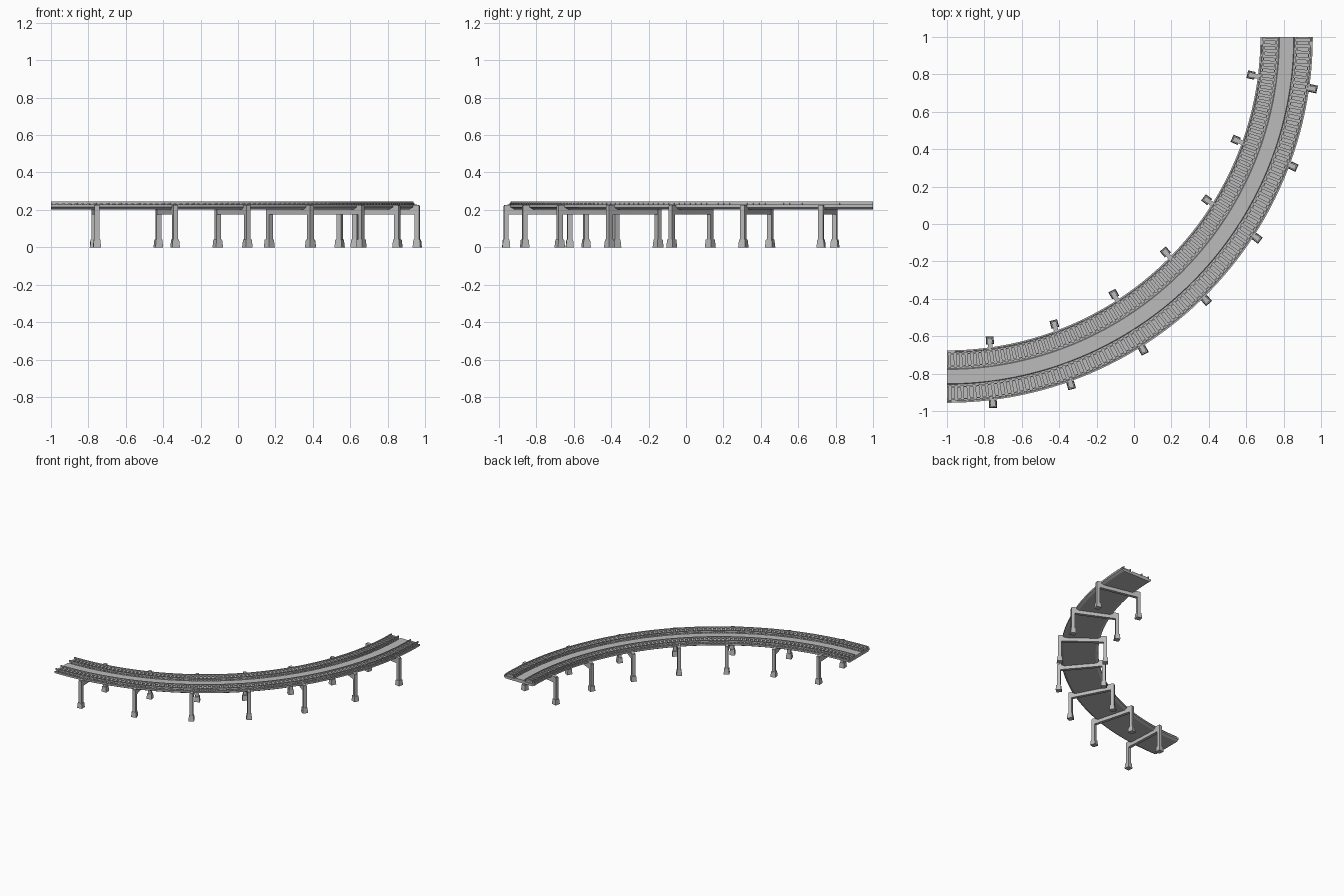
import bpy, bmesh, math
from mathutils import Matrix, Vector

cube = bpy.data.objects.get("Cube")
if cube:
    bpy.data.objects.remove(cube, do_unlink=True)


def material(name, value):
    m = bpy.data.materials.new(name)
    m.use_nodes = True
    col = (value, value, value, 1)
    m.diffuse_color = col
    m.node_tree.nodes["Principled BSDF"].inputs["Base Color"].default_value = col
    return m


GREY = material("concrete grey", 0.5)
CENTRE = Vector((-1, 1, 0))   # centre of the quarter-circle bend
MID = 1.815                   # radius of the deck centre line
TRACK = 0.0875                # offset of each track from the centre line


def polar(r, deg, z=0):
    a = math.radians(deg)
    return CENTRE + Vector((r * math.cos(a), -r * math.sin(a), z))


def finish(bm, name, smooth=True):
    bmesh.ops.recalc_face_normals(bm, faces=bm.faces)
    mesh = bpy.data.meshes.new(name)
    bm.to_mesh(mesh)
    bm.free()
    mesh.materials.append(GREY)
    ob = bpy.data.objects.new(name, mesh)
    bpy.context.collection.objects.link(ob)
    if smooth:
        bpy.ops.object.select_all(action='DESELECT')
        ob.select_set(True)
        bpy.context.view_layer.objects.active = ob
        bpy.ops.object.shade_smooth_by_angle(angle=math.radians(25))
    return ob


def sweep(name, profile, steps=72):
    """Sweep a closed (radius, z) profile round the quarter bend."""
    bm = bmesh.new()
    rings = [[bm.verts.new(polar(r, 90 * i / steps, z)) for r, z in profile]
             for i in range(steps + 1)]
    n = len(profile)
    for a, b in zip(rings, rings[1:]):
        for k in range(n):
            bm.faces.new((a[k], a[(k + 1) % n], b[(k + 1) % n], b[k]))
    bm.faces.new(rings[0])
    bm.faces.new(rings[-1])
    finish(bm, name)


def block(bm, centre, size, deg, taper=1):
    """Add a box turned to a bend angle, its top optionally narrowed."""
    verts = bmesh.ops.create_cube(bm, size=1)["verts"]
    for v in verts:
        if v.co.z > 0:
            v.co.x *= taper
            v.co.y *= taper
    mat = (Matrix.Translation(centre) @ Matrix.Rotation(-math.radians(deg), 4, 'Z')
           @ Matrix.Diagonal((*size, 1)))
    bmesh.ops.transform(bm, matrix=mat, verts=verts)


# Deck: mirrored half profile with edge kerbs, sunken track beds and raised walkway
half = [(0.120, 0.203), (0.140, 0.214), (0.140, 0.228), (0.132, 0.228),
        (0.130, 0.222), (0.042, 0.222), (0.038, 0.230)]
sweep("deck", [(MID + d, z) for d, z in half]
      + [(MID - d, z) for d, z in reversed(half)])

# Two tracks, each with a pair of rails on sleepers
for side, label in ((-1, "inner"), (1, "outer")):
    radius = MID + side * TRACK
    for s, edge in ((-1, "inner"), (1, "outer")):
        r = radius + s * 0.032
        sweep(f"{label}_track_{edge}_rail",
              [(r - 0.003, 0.230), (r + 0.003, 0.230),
               (r + 0.003, 0.246), (r - 0.003, 0.246)])
    bm = bmesh.new()
    for i in range(90):
        block(bm, polar(radius, i + 0.5, 0.229), (0.080, 0.016, 0.018), i + 0.5)
    finish(bm, f"{label}_track_sleepers", False)

# Seven portal supports, slightly skewed to the bend
for i in range(7):
    mid_angle = 45 + (i - 3) * 12.46
    inner = polar(1.638, mid_angle - 0.45)
    outer = polar(1.977, mid_angle + 0.45)
    span = outer - inner
    turn = -math.degrees(math.atan2(span.y, span.x))
    up = Vector((0, 0, 1))
    bm = bmesh.new()
    block(bm, (inner + outer) / 2 + up * 0.200,
          (span.length + 0.02, 0.024, 0.050), turn)
    finish(bm, f"support_{i + 1}_cross_beam", False)
    for foot, label in ((inner, "inner"), (outer, "outer")):
        bm = bmesh.new()
        block(bm, foot + up * 0.11, (0.026, 0.026, 0.22), turn)
        finish(bm, f"support_{i + 1}_{label}_column", False)
        bm = bmesh.new()
        block(bm, foot + up * 0.021, (0.042, 0.042, 0.042), turn, 0.82)
        finish(bm, f"support_{i + 1}_{label}_footing", False)
